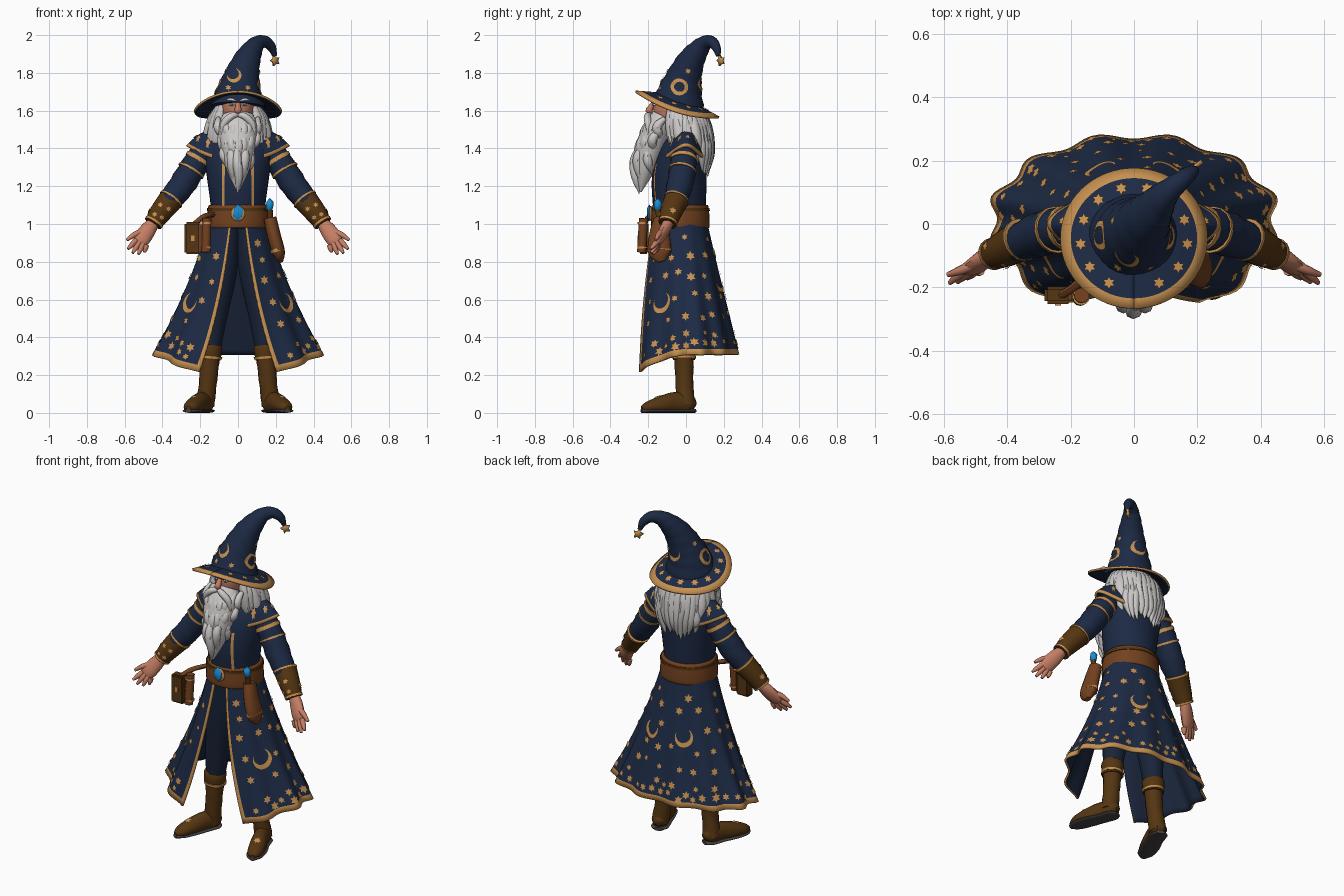
import bpy, bmesh, math, random
from mathutils import Vector, Matrix
from mathutils.bvhtree import BVHTree
random.seed(4)
if "Cube" in bpy.data.objects:
    bpy.data.objects.remove(bpy.data.objects["Cube"])
sin, cos, pi, uniform = math.sin, math.cos, math.pi, random.uniform
X, Y, Z = Vector((1, 0, 0)), Vector((0, 1, 0)), Vector((0, 0, 1))
made = []
def material(name, *rgb):
    m = bpy.data.materials.new(name)
    m.use_nodes = True
    m.diffuse_color = m.node_tree.nodes["Principled BSDF"].inputs["Base Color"].default_value = (*rgb, 1)
    return m
navy, lining = material("navy cloth", .012, .023, .058), material("dark lining", .010, .018, .042)
gold, skin = material("gold trim", .57, .28, .08), material("skin", .56, .21, .13)
leather, tan = material("dark leather", .09, .036, .006), material("belt leather", .17, .053, .014)
white, blue = material("white hair", .6, .58, .57), material("blue crystal", .01, .27, .68)
grey = material("boot sole", .06, .05, .05)
def add(name, verts, faces, *mats):
    me = bpy.data.meshes.new(name)
    me.from_pydata([tuple(v) for v in verts], [], faces)
    ob = bpy.data.objects.new(name, me)
    bpy.context.collection.objects.link(ob)
    for m in mats:
        me.materials.append(m)
    made.append(ob)
    return ob
def spread(a, b, n):
    return [a + (b - a) * i / (n - 1) for i in range(n)]
# Tube through points (x, y, z, radius) or (x, y, z, wide, deep), rounded by a Catmull-Rom path
def tube(name, pts, mat, sides=16, ref=Y, sub=4, floor=-1, wobble=0):
    pts = [Vector(p if len(p) == 5 else (*p, p[3])) for p in pts]
    path, verts, n = [], [], sides
    for i in range(len(pts) - 1):
        a, b, c, d = pts[max(i - 1, 0)], pts[i], pts[i + 1], pts[min(i + 2, len(pts) - 1)]
        for t in (k / sub for k in range(sub)):
            path.append(b + (c - a) * t / 2 + (a * 2 - b * 5 + c * 4 - d) * t ** 2 / 2 + (b * 3 - a - c * 3 + d) * t ** 3 / 2)
    path.append(pts[-1])
    for i, p in enumerate(path):
        d = (path[min(i + 1, len(path) - 1)].xyz - path[max(i - 1, 0)].xyz).normalized()
        side = ref.cross(d).normalized()
        for a in (2 * pi * k / n for k in range(n)):
            w = 1 + wobble * sin(i * 2.1 + 2 * a)
            v = p.xyz + side * (cos(a) * p[3] * w) + d.cross(side) * (sin(a) * p[4] * w)
            verts.append((v.x, v.y, max(v.z, floor)))
    faces = [(i + k, i + (k + 1) % n, i + (k + 1) % n + n, i + k + n) for i in range(0, len(verts) - n, n) for k in range(n)]
    return add(name, verts, faces + [tuple(reversed(range(n))), tuple(range(len(verts) - n, len(verts)))], mat)
# Cloth grid; rule(i, j) says which cells are trim
def sheet(name, f, us, vs, rule):
    n = len(vs)
    cells = [(i, j) for i in range(len(us) - 1) for j in range(n - 1)]
    faces = [(i * n + j, i * n + j + 1, i * n + n + j + 1, i * n + n + j) for i, j in cells]
    ob = add(name, [f(u, v) for u in us for v in vs], faces, navy, gold, lining)
    for poly, cell in zip(ob.data.polygons, cells):
        poly.material_index = int(rule(*cell))
    mod = ob.modifiers.new("thickness", "SOLIDIFY")
    mod.thickness, mod.offset, mod.material_offset = .012, -1, 2
    return ob
def solid(name, kind, loc, size, mat):
    bm = bmesh.new()
    if kind == "ball":
        bmesh.ops.create_uvsphere(bm, u_segments=20, v_segments=12, radius=1)
    elif kind == "crystal":
        bmesh.ops.create_icosphere(bm, subdivisions=1, radius=1)
    else:
        bmesh.ops.create_cube(bm, size=1)
    bm.transform(Matrix.Translation(loc) @ Matrix.Diagonal((*size, 1)))
    if kind == "box":
        bmesh.ops.bevel(bm, geom=bm.edges[:], offset=min(size) / 6, segments=2, affect="EDGES")
    bm.to_mesh(add(name, [], [], mat).data)
# Flat motif shapes: points and faces
def star(r, points=6):
    n = 2 * points
    rim = [(r * (.55 + k % 2 * .45) * cos(pi * k / points), r * (.55 + k % 2 * .45) * sin(pi * k / points)) for k in range(n)]
    return rim + [(0, 0)], [(k, (k + 1) % n, n) for k in range(n)]
def band(pairs):
    return [p for pr in pairs for p in pr], [(k, k + 1, k + 3, k + 2) for k in range(0, 2 * len(pairs) - 2, 2)]
def arc(r, tilt=0, gap=0.0, inner=0.0):
    """Crescent with a gap, or a full ring when inner is set."""
    pairs = []
    for s in spread(1, 0, 21):
        a = gap + s * 2 * (pi - gap) + pi / 2 + tilt
        w = inner or 1 - .5 * sin(s * pi)
        pairs.append(((r * w * cos(a), r * w * sin(a)), (r * cos(a), r * sin(a))))
    return band(pairs)
# Thin motifs laid on the surface of an object
class Motifs:
    def __init__(self, ob):
        me = ob.data
        self.tree = BVHTree.FromPolygons([v.co.copy() for v in me.vertices], [tuple(p.vertices) for p in me.polygons])
        self.verts, self.faces = [], []
    def lay(self, shape, origin, d, up=Z):
        right, placed = d.cross(up).normalized(), []
        for x, y in shape[0]:
            hit, normal, _, _ = self.tree.ray_cast(Vector(origin) + right * x + up * y, d, 1.2)
            if hit is None or normal.dot(d) > 0:
                return
            placed.append(hit + normal * .005)
        self.faces += [tuple(len(self.verts) + k for k in f) for f in shape[1]]
        self.verts += placed
    def finish(self, name):
        add(name, self.verts, self.faces, gold)
# Long open coat skirt with folds, trim, moons and stars
def skirt(u, t):
    phi = pi + u * (pi - .23 - .27 * t)
    fold, front = 1 - .04 * t * cos(12 * phi), max(0, cos(phi))
    deep = (.125 + .14 * t) * (1 - front) + (.155 + .165 * t) * front
    return Vector(((.15 + .19 * t + .11 * t * t) * fold * sin(phi), -.02 + .035 * t - deep * fold * cos(phi),
                   1.04 + (.31 - .12 * front ** 2 - 1.04) * t))
us = [-1, -.98] + spread(-.96, .96, 96) + [.98, 1]
coat = sheet("coat_skirt", skirt, us, spread(0, .96, 18) + [1], lambda i, j: j == 17 or i == 0 or i == 98)
deco, taken = Motifs(coat), []
def on_skirt(shape, u, t, gap):
    p = skirt(u, t)
    if all((p - q).length > gap for q in taken):
        taken.append(p)
        out = Vector((p.x, p.y * 2, 0)).normalized()
        deco.lay(shape, p + out * .15, -out)
for s in (-1, 1):
    on_skirt(arc(.055, -.5 * s, .7), .78 * s, .6, 0)
    on_skirt(arc(.052, .3 * s, .7), .15 * s, .48, 0)
for t, count in ((.925, 46), (.86, 38), (.72, 24), (.57, 18), (.42, 14), (.28, 10), (.17, 6)):
    for u in spread(-.9, .9, count):
        on_skirt(star(uniform(.017, .026)), u + uniform(-.02, .02), t + uniform(-.02, .02), .046 if t > .8 else .07)
deco.finish("coat_motifs")
# Torso and front trim
torso = tube("torso", [(0, -.03, .98, .14, .13), (0, -.035, 1.1, .145, .14), (0, -.035, 1.25, .165, .145),
                       (0, -.015, 1.38, .18, .125), (0, 0, 1.46, .14, .09), (0, 0, 1.52, .07)], navy, 32)
deco = Motifs(torso)
for s in (-1, 1):
    deco.lay(band([((.075 * s - .007, z), (.075 * s + .007, z)) for z in spread(1.32, 1.08, 12)]), (0, -1, 0), Y)
deco.finish("front_trim")
# Shoulder cape with raised tips
def cape(phi, t):
    side, reach = abs(sin(phi)) ** 4, .13 + t * (.085 + .06 * abs(sin(phi)) ** 4)
    return Vector((reach * sin(phi), -(.085 + .035 * t + .02 * t * max(0, cos(phi))) * cos(phi),
                   1.5 - t * (.16 - .075 * side) + .02 * sin(pi * t)))
cloak = sheet("shoulder_cape", cape, spread(.6, 2 * pi - .6, 61), spread(0, .92, 8) + [1], lambda i, j: j == 7 or i in (0, 59))
deco = Motifs(cloak)
for phi in spread(.9, 2 * pi - .9, 13):
    deco.lay(star(.014), cape(phi, .65) + Z * .2, -Z, Y)
deco.finish("cape_motifs")
for s, side in ((-1, "right_"), (1, "left_")):
    def limb(name, pts, mat, **kw):
        return tube(side + name, [(p[0] * s, *p[1:]) for p in pts], mat, **kw)
    # Sleeve, bands and cuff
    limb("sleeve", [(.15, 0, 1.4, .05), (.2, -.01, 1.355, .066), (.255, -.02, 1.27, .07), (.315, -.04, 1.18, .068),
                    (.41, -.078, 1.07, .05)], navy, wobble=.035)
    limb("sleeve_band", [(.204, -.01, 1.35, .072), (.215, -.012, 1.332, .073)], gold, sub=1)
    limb("lower_sleeve_band", [(.245, -.018, 1.288, .075), (.251, -.02, 1.278, .075)], gold, sub=1)
    cuff = limb("cuff", [(.355, -.05, 1.13, .066), (.41, -.08, 1.06, .058), (.45, -.097, 1.0, .047)], leather)
    limb("cuff_trim", [(.352, -.049, 1.134, .069), (.358, -.052, 1.126, .069)], gold, sub=1)
    limb("wrist_trim", [(.443, -.094, 1.012, .052), (.449, -.097, 1.003, .051)], gold, sub=1)
    deco = Motifs(cuff)
    for x, z in ((.37, 1.08), (.41, 1.1), (.405, 1.035), (.44, 1.05)):
        deco.lay(star(.014), (x * s, -.6, z), Y)
    deco.lay(star(.018), (s, -.07, 1.07), -X * s)
    deco.finish(side + "cuff_motifs")
    # Hand with spread fingers
    limb("palm", [(.445, -.092, 1.01, .03), (.475, -.112, .97, .042, .028), (.51, -.14, .92, .044, .022),
                  (.525, -.15, .895, .03, .012)], skin, sides=12)
    for k, tip in enumerate(((.583, -.187, .868), (.558, -.184, .846), (.527, -.172, .84), (.495, -.155, .85))):
        root = Vector((.54 - .018 * k, -.148, .913 - .008 * k))
        limb("finger", [(*root, .015), (*root.lerp(Vector(tip), .5), .014), (*tip, .007)], skin, sides=8)
    limb("thumb", [(.49, -.12, .965, .017), (.545, -.145, .945, .015), (.588, -.16, .915, .008)], skin, sides=8)
    # Trousers and boots
    limb("trouser_leg", [(.055, -.03, 1, .075, .09), (.09, -.02, .75, .085), (.13, -.01, .5, .07), (.148, -.01, .3, .05)], lining)
    limb("boot_shaft", [(.148, -.01, .35, .058), (.15, -.01, .27, .051), (.16, -.008, .15, .047), (.175, 0, .04, .05)],
         leather, wobble=.03)
    limb("boot_cuff", [(.146, -.01, .36, .055), (.147, -.01, .35, .064), (.15, -.01, .28, .058)], leather, sub=2)
    limb("boot_trim", [(.147, -.01, .3, .064), (.148, -.01, .288, .063)], gold, sub=1)
    foot = [(.155, .045, .04, .02), (.168, .015, .05, .044, .05), (.195, -.06, .05, .044, .06), (.225, -.13, .04, .048, .05),
            (.25, -.2, .03, .04, .032), (.262, -.235, .025, .012)]
    deco = Motifs(limb("boot_foot", foot, leather, ref=Z, floor=.012))
    deco.lay(star(.022), (.235 * s, -.15, .5), -Z, Y)
    deco.finish(side + "boot_motif")
    limb("boot_sole", [(x, y, .011, r[0] + .006, .011) for x, y, z, *r in foot], grey, ref=Z)
    # Eye, brow and moustache
    solid(side + "eye", "ball", (.033 * s, -.165, 1.632), (.015, .01, .008), white)
    solid(side + "pupil", "ball", (.033 * s, -.174, 1.632), (.006, .004, .006), blue)
    limb("brow", [(.012, -.178, 1.652, .004), (.04, -.172, 1.659, .008), (.075, -.14, 1.645, .003)], white, sides=8)
    limb("moustache", [(.002, -.19, 1.577, .012), (.035, -.205, 1.57, .018), (.075, -.2, 1.53, .018), (.09, -.2, 1.47, .003)], white)
# Head, nose and beard with layered locks
solid("head", "ball", (0, -.07, 1.62), (.085, .105, .13), skin)
tube("nose", [(0, -.165, 1.65, .01), (0, -.185, 1.62, .015), (0, -.195, 1.6, .019), (0, -.18, 1.588, .008)], skin, 10, X)
tube("beard", [(0, -.12, 1.57, .085, .06), (0, -.155, 1.5, .105, .075), (0, -.19, 1.4, .09, .075), (0, -.22, 1.28, .058, .05),
               (0, -.24, 1.17, .005)], white, 20)
for row, (top, tip) in enumerate(((1.56, 1.34), (1.5, 1.25), (1.43, 1.16))):
    for k in spread(-1, 1, 9 - 2 * row):
        w, low, x = .105 - .018 * row, tip + .1 * abs(k), uniform(-.01, .01)
        front = -.19 - .026 * row + .07 * k * k
        tube("beard_lock", [(w * k, front + .01, top, .012), (w * k * 1.05 + x, front - .03, (top * 2 + low) / 3, .025),
                            (w * k * .8 - x, front - .026, (top + low * 2) / 3, .022), (w * k * .55 + x, front - .005, low, .002)], white, 8)
# Hair draped over the cape
tube("hair", [(0, -.01, 1.59, .1), (0, .01, 1.54, .13, .1), (0, .03, 1.46, .145, .1), (0, .06, 1.34, .1, .06)], white, 20)
for phi in spread(.85, 2 * pi - .85, 25):
    x, y, out = sin(phi), -cos(phi), uniform(-.01, .01)
    tube("hair_lock", [(.1 * x, -.02 + .08 * y, 1.61 - .03 * y, .022), (.135 * x, -.01 + .105 * y, 1.55, .03),
                       (.15 * x + out, .005 + .115 * y, 1.46, .03), (.145 * x - out, .02 + .105 * y, 1.39 - .03 * y, .026),
                       (.12 * x, .04 + .08 * y, 1.34 - .07 * y + 3 * out, .003)], white, 8)
# Hat brim, tilted up at the front
def brim(phi, r):
    y = -.045 - r * cos(phi)
    return Vector((r * sin(phi) * 1.05, y, 1.64 - .31 * (y + .05) + .05 * (1 - r / .22) - .04 * (sin(phi) * r / .22) ** 2))
hat = sheet("hat_brim", brim, spread(0, 2 * pi, 65), spread(.06, .19, 7) + [.222], lambda i, j: j == 6)
deco = Motifs(hat)
for k in range(13):
    deco.lay(star(.021), brim(k * pi / 6.5, .16) + Z * .4, -Z, Y)
deco.finish("brim_motifs")
# Curled hat cone with motifs and a star charm
cone = tube("hat_cone", [(0, -.045, 1.62, .145), (.004, -.03, 1.7, .118), (.02, -.008, 1.78, .094), (.045, .025, 1.86, .074),
                         (.075, .065, 1.92, .056), (.105, .1, 1.957, .041), (.145, .135, 1.965, .031),
                         (.178, .16, 1.935, .024), (.194, .172, 1.89, .012)], navy, 28, wobble=.025)
deco = Motifs(cone)
deco.lay(arc(.038, .5, .7), (-.02, -1, 1.785), Y)
deco.lay(arc(.045, -.4, .7), (.03, 1, 1.75), -Y)
for s in (-1, 1):
    deco.lay(arc(.045, inner=.6), (s, -.035, 1.725), -X * s)
    deco.lay(star(.016), (s, .01, 1.81), -X * s)
    deco.lay(star(.016), (.05 * s, -1, 1.72), Y)
deco.finish("cone_motifs")
pts, faces = star(.03, 5)
charm = add("hat_charm", [(.2 + x * .8, .178 + x * .6, 1.865 + y) for x, y in pts], faces, gold)
charm.modifiers.new("thickness", "SOLIDIFY").thickness = .014
# Belt, buckle and crystal
tube("belt", [(0, -.03, .98, .155, .145), (0, -.03, .99, .165, .155), (0, -.03, 1.09, .158, .15), (0, -.03, 1.1, .145, .135)], tan, 32)
tube("belt_strap", [(0, -.03, 1.07, .165, .156), (0, -.03, 1.085, .164, .155)], leather, 32, sub=1)
solid("buckle", "ball", (0, -.185, 1.055), (.038, .012, .04), gold)
solid("buckle_crystal", "crystal", (0, -.194, 1.06), (.03, .016, .045), blue)
# Book and scroll on the right hip
tube("book_strap", [(-.13, -.12, 1.05, .014), (-.18, -.19, 1.04, .014), (-.23, -.225, 1.0, .014)], tan, 8)
solid("book", "box", (-.24, -.225, .925), (.085, .055, .17), leather)
solid("book_pages", "box", (-.234, -.225, .925), (.085, .038, .155), tan)
solid("book_clasp", "box", (-.24, -.254, .925), (.02, .006, .03), gold)
tube("scroll_case", [(-.165, -.225, 1.03, .024), (-.17, -.235, .85, .024)], tan, 12)
for z in (.87, 1.0):
    tube("scroll_band", [(-.167, -.23, z, .027), (-.167, -.23, z + .01, .027)], gold, 12, sub=1)
# Wand holster and crystal on the left hip
tube("holster", [(.17, -.13, 1.03, .034, .04), (.19, -.14, .94, .036, .055), (.215, -.14, .85, .034, .06), (.225, -.13, .8, .014, .02)], tan)
tube("holster_trim", [(.205, -.14, .872, .038, .062), (.211, -.14, .855, .038, .063)], gold, sub=1)
tube("wand_handle", [(.17, -.14, 1.0, .013), (.17, -.15, 1.075, .015)], leather, 10)
solid("wand_crystal", "crystal", (.168, -.15, 1.1), (.024, .024, .038), blue)
# Smooth shading with sharp edges kept
bpy.ops.object.select_all(action="DESELECT")
for ob in made:
    ob.select_set(True)
bpy.context.view_layer.objects.active = made[0]
bpy.ops.object.shade_smooth_by_angle(angle=math.radians(45))
